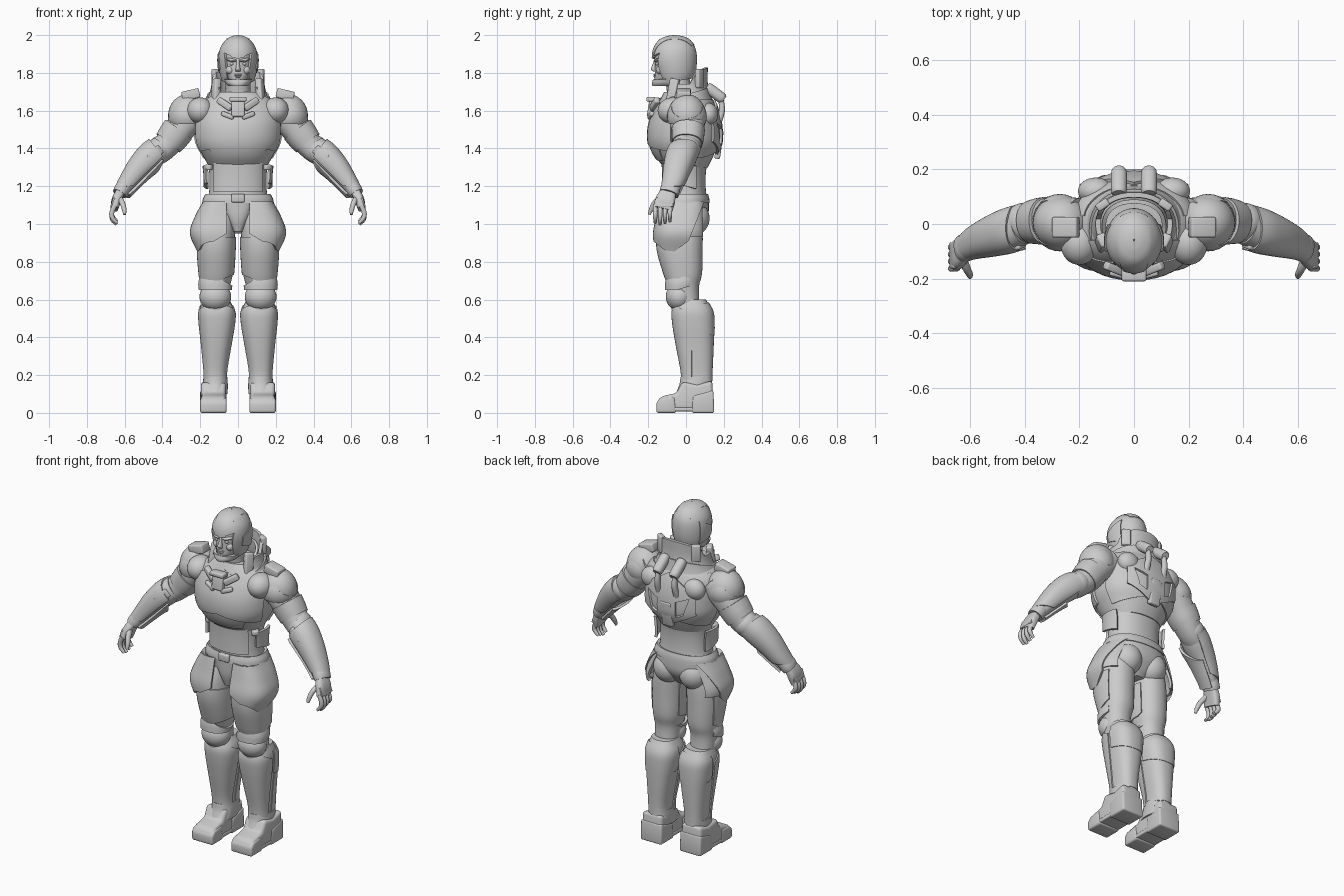
import bpy, bmesh, math
from mathutils import Vector, Matrix

cube = bpy.data.objects.get("Cube")
if cube:
    bpy.data.objects.remove(cube, do_unlink=True)

grey = bpy.data.materials.new("armour_grey")
grey.use_nodes = True
grey.diffuse_color = (0.6, 0.6, 0.6, 1)
grey.node_tree.nodes["Principled BSDF"].inputs["Base Color"].default_value = grey.diffuse_color
X, Y, Z = Vector((1, 0, 0)), Vector((0, 1, 0)), Vector((0, 0, 1))


def finish(name, bm, mirror=False, thick=0, bevel=0, keep=(), hole=()):
    """Trim by half-spaces (normal, distance), cut an opening, then mirror, thicken and shade."""
    for normal, d in list(keep) + list(hole):
        bmesh.ops.bisect_plane(bm, geom=bm.verts[:] + bm.edges[:] + bm.faces[:], dist=1e-5,
                               plane_co=normal * (d / normal.length_squared), plane_no=normal,
                               clear_outer=(normal, d) in keep)
    if hole:
        inside = [f for f in bm.faces if all(n.dot(f.calc_center_median()) < d for n, d in hole)]
        bmesh.ops.delete(bm, geom=inside, context='FACES')
    bmesh.ops.remove_doubles(bm, verts=bm.verts[:], dist=1e-4)
    bmesh.ops.recalc_face_normals(bm, faces=bm.faces[:])
    mesh = bpy.data.meshes.new(name)
    bm.to_mesh(mesh)
    bm.free()
    mesh.materials.append(grey)
    obj = bpy.data.objects.new(name, mesh)
    bpy.context.collection.objects.link(obj)
    if mirror:
        obj.modifiers.new("mirror", 'MIRROR')
    if thick:
        mod = obj.modifiers.new("shell", 'SOLIDIFY')
        mod.thickness, mod.offset = thick, -1
    if bevel:
        mod = obj.modifiers.new("bevel", 'BEVEL')
        mod.width, mod.segments = bevel, 3
    bpy.context.view_layer.update()
    obj.data = bpy.data.meshes.new_from_object(obj.evaluated_get(bpy.context.evaluated_depsgraph_get()))
    obj.modifiers.clear()
    obj.data.shade_smooth()
    obj.data.set_sharp_from_angle(angle=math.radians(38))
    return obj


def smooth_path(rings, steps):
    p = [Vector(r) for r in rings]
    p = [p[0] * 2 - p[1]] + p + [p[-1] * 2 - p[-2]]
    out = []
    for a, b, c, d in zip(p, p[1:], p[2:], p[3:]):
        for i in range(steps):
            t = i / steps
            out.append(b + (c - a) * (t / 2) + (a * 2 - b * 5 + c * 4 - d) * (t * t / 2)
                       + (b * 3 - a - c * 3 + d) * (t ** 3 / 2))
    return out + [p[-2]]


def loft(name, rings, n=40, steps=5, square=2.2, along=False, inflate=0, thick=0, **kw):
    """Skin rings (x, y, z, half width, half depth); along=True turns them to follow the path."""
    path, bm, loops = smooth_path(rings, steps), bmesh.new(), []
    for i, p in enumerate(path):
        u, v = X, Y
        if along:
            t = (path[min(i + 1, len(path) - 1)].xyz - path[max(i - 1, 0)].xyz).normalized()
            v = (Y - t * t.y).normalized() if abs(t.y) < 0.9 else Z
            u = v.cross(t).normalized()
        loop = []
        for k in range(n):
            a = math.tau * k / n
            c, s = (math.copysign(abs(q) ** (2 / square), q) for q in (math.cos(a), math.sin(a)))
            loop.append(bm.verts.new(p.xyz + u * (c * (p[3] + inflate)) + v * (s * (p[4] + inflate))))
        loops.append(loop)
    for lo, hi in zip(loops, loops[1:]):
        for k in range(n):
            bm.faces.new((lo[k], lo[k - 1], hi[k - 1], hi[k]))
    if not thick:
        bm.faces.new(loops[0])
        bm.faces.new(loops[-1])
    return finish(name, bm, thick=thick, **kw)


def place(loc, size, turn=(0, 0, 0)):
    rot = Matrix.Identity(4)
    for angle, axis in zip(turn, 'XYZ'):
        rot = Matrix.Rotation(math.radians(angle), 4, axis) @ rot
    return Matrix.Translation(loc) @ rot @ Matrix.Diagonal((*size, 1))


def blob(name, loc, size, turn=(0, 0, 0), **kw):
    bm = bmesh.new()
    bmesh.ops.create_uvsphere(bm, u_segments=32, v_segments=20, radius=1, matrix=place(loc, size, turn))
    return finish(name, bm, **kw)


def block(name, loc, size, turn=(0, 0, 0), bevel=0.008, **kw):
    bm = bmesh.new()
    bmesh.ops.create_cube(bm, size=1, matrix=place(loc, size, turn))
    return finish(name, bm, bevel=bevel, **kw)


def prism(name, profile, x0, x1, **kw):
    bm = bmesh.new()
    face = bm.faces.new([bm.verts.new((x0, y, z)) for y, z in profile])
    ext = bmesh.ops.extrude_face_region(bm, geom=[face])
    bmesh.ops.translate(bm, verts=[v for v in ext["geom"] if isinstance(v, bmesh.types.BMVert)], vec=X * (x1 - x0))
    return finish(name, bm, mirror=True, **kw)


half = dict(mirror=True, thick=0.014)
middle = (-X, 0)

# Torso and its armour
torso = [(0, 0, 1.3, .15, .115), (0, -.01, 1.36, .185, .155), (0, -.01, 1.43, .22, .182),
         (0, -.01, 1.51, .228, .182), (0, -.005, 1.58, .225, .165), (0, 0, 1.64, .2, .14), (0, 0, 1.7, .12, .11)]
loft("torso", torso)
loft("chest_plate", torso, inflate=.012, **half,
     keep=[middle, (Y, -.04), (-Z - X * .2, -1.425), (Z + X * .35, 1.67), (Y + X * .5, .03)])
loft("rib_plate", torso, inflate=.006, **half, keep=[middle, (Y, -.06), (X - Z * .6, -.685), (-Z, -1.335)])
loft("back_plate", torso, inflate=.01, **half, keep=[middle, (-Y, -.03), (-Z - X * .3, -1.4), (Z, 1.66)])
loft("back_panel", torso, inflate=.022, **half,
     keep=[middle, (-Y, -.05), (X, .17), (-Z + X * .5, -1.35), (Z + X * .6, 1.66)],
     hole=[(-X, -.06), (X - Z * .3, -.325), (-Z + X * .4, -1.39), (Z - X * .4, 1.48)])
blob("shoulder_blade", (.14, .12, 1.58), (.065, .05, .06), mirror=True)
block("spine_plate", (0, .175, 1.42), (.07, .03, .15), (-8, 0, 0))
abdomen = [(0, 0, 1.1, .165, .118), (0, -.005, 1.18, .152, .11), (0, -.005, 1.27, .152, .11), (0, 0, 1.36, .165, .12)]
loft("abdomen", abdomen)
loft("belly_plate", abdomen, inflate=.012, **half, keep=[middle, (Y, -.02), (X, .13), (-Z, -1.17), (Z, 1.345)])
loft("waist_plate", abdomen, inflate=.018, **half,
     keep=[(-X, -.06), (Y, .05), (-Y, .06), (-Z - Y * .3, -1.2), (Z, 1.31)])
block("waist_clip", (.15, -.05, 1.3), (.04, .05, .03), (0, 0, 35), mirror=True)

# Belt, pelvis and hip plates
belt = [(0, -.005, 1.112, .19, .13), (0, -.005, 1.135, .185, .128), (0, -.005, 1.16, .172, .122)]
loft("belt", belt, thick=.02)
block("belt_buckle", (0, -.13, 1.137), (.07, .025, .045))
loft("pelvis", [(0, 0, .95, .05, .05), (0, 0, .99, .11, .085), (0, 0, 1.05, .175, .118), (0, 0, 1.14, .18, .12)])
loft("groin_plate", [(0, -.06, .96, .025, .05), (0, -.06, 1.03, .06, .07), (0, -.055, 1.12, .1, .08)], square=2.6)
blob("seat_muscle", (.085, .04, 1.03), (.085, .085, .09), mirror=True)
hip = [(.1, -.02, 1.12, .085, .12), (.1, -.025, 1.04, .128, .132), (.1, -.03, .95, .155, .145), (.1, -.03, .85, .115, .135)]
loft("hip_plate", hip, square=2.6, **half,
     keep=[(-X, -.06), (Y - Z * .4, -.35), (-Z - X * .6, -.985), (-Z + Y * .75, -.9), (-Z - Y * .8, -.77)])
loft("hip_back_plate", hip, square=2.6, inflate=-.008, **half,
     keep=[(-X, -.12), (Y, .09), (-Z, -.93)])

# Legs
thigh = [(.095, -.02, 1.06, .085, .1), (.11, -.03, .96, .094, .118), (.115, -.03, .86, .096, .118),
         (.115, -.015, .74, .088, .1), (.118, -.01, .66, .075, .078), (.118, 0, .54, .07, .075)]
loft("thigh", thigh, mirror=True)
loft("thigh_plate", thigh, inflate=.007, **half,
     keep=[(Y, .03), (Z, .93), (-Z + Y * .5, -.73), (-Z - X * .4, -.74)])
blob("knee_pad", (.12, -.035, .615), (.084, .072, .075), keep=[(Y, .02)], **half)
loft("knee_upper_plate", [(.12, -.03, .65, .088, .082), (.12, -.025, .69, .09, .085), (.118, -.02, .735, .08, .08)],
     keep=[(Y, .02), (Z - X * .6, .655), (-Z + Y * .3, -.665)], **half)
shin = [(.118, .06, .14, .06, .078), (.12, .058, .22, .058, .08), (.115, .048, .36, .075, .096),
        (.112, .04, .47, .09, .106), (.112, .035, .54, .092, .104), (.115, .03, .6, .07, .075)]
loft("shin", shin, square=2.5, mirror=True)
loft("shin_plate", shin, square=2.5, inflate=.007, **half, keep=[(Y, .03), (-Z, -.17), (Z + Y * .5, .54)])
loft("calf_plate", shin, square=2.5, inflate=.006, **half, keep=[(-Y, -.045), (-Z - Y * .2, -.44), (Z - Y * .3, .55)])
loft("calf_lower_plate", shin, square=2.5, inflate=.003, **half, keep=[(-Y, -.06), (-Z, -.17), (Z, .42)])
prism("boot", [(-.155, .015), (-.155, .06), (-.13, .088), (-.05, .105), (-.02, .165), (.06, .15), (.14, .17),
               (.145, .015)], .065, .196, bevel=.018)
prism("toe_cap", [(-.157, .0), (-.157, .055), (-.135, .078), (-.06, .088), (-.05, .0)], .06, .2, bevel=.012)
prism("heel", [(.03, .0), (.035, .09), (.145, .12), (.15, .0)], .06, .2, bevel=.01)
prism("sole", [(-.14, .008), (-.14, .03), (.14, .03), (.14, .008)], .062, .198, bevel=.006)
loft("boot_cuff", [(.12, .035, .1, .065, .09), (.12, .05, .15, .066, .085), (.12, .056, .19, .063, .085)], mirror=True)

# Arms
loft("upper_arm", [(.2, .01, 1.6, .08, .085), (.28, .015, 1.535, .082, .085), (.345, .01, 1.455, .074, .078),
                   (.4, 0, 1.395, .066, .07), (.44, -.01, 1.365, .06, .064)], along=True, mirror=True)
loft("arm_band", [(.315, .012, 1.5, .087, .088), (.345, .01, 1.46, .084, .085), (.37, .007, 1.428, .078, .08)],
     along=True, **half)
blob("elbow", (.405, .005, 1.4), (.07, .072, .07), mirror=True)
forearm = [(.41, -.005, 1.4, .066, .07), (.46, -.025, 1.36, .07, .074), (.52, -.045, 1.3, .06, .066),
           (.575, -.065, 1.23, .046, .054), (.615, -.085, 1.175, .035, .042)]
loft("forearm", forearm, along=True, mirror=True)
loft("forearm_guard", forearm, along=True, inflate=.009, **half,
     keep=[(-X - Z, -1.755), (-X + Z * .8, .69), (-Z, -1.2)])
loft("forearm_under_plate", forearm, along=True, inflate=.007, **half, keep=[(X + Z, 1.745), (-X + Y, -.485)])
block("guard_fin", (.44, -.09, 1.37), (.09, .02, .05), (0, 42, -20), mirror=True)

# Hands
loft("wrist_cuff", [(.595, -.076, 1.21, .04, .05), (.615, -.085, 1.18, .042, .052), (.627, -.092, 1.16, .038, .05)],
     along=True, mirror=True)
loft("palm", [(.615, -.085, 1.185, .024, .035), (.642, -.108, 1.13, .026, .052), (.655, -.122, 1.08, .02, .052)],
     along=True, square=3, mirror=True)
for i, finger in enumerate(("index", "middle", "ring", "little")):
    y, tip = -.163 + .026 * i, .998 + .008 * abs(i - 1)
    loft(finger + "_finger", [(.652, y, 1.1, .013, .012), (.668, y, 1.06, .013, .012), (.664, y, tip + .025, .012, .011),
                              (.642, y, tip, .008, .008)], n=14, along=True, mirror=True)
loft("thumb", [(.63, -.125, 1.14, .017, .018), (.612, -.165, 1.11, .014, .015), (.602, -.185, 1.075, .012, .012),
               (.6, -.195, 1.05, .007, .007)], n=14, along=True, mirror=True)
block("knuckle_plate", (.663, -.115, 1.115), (.012, .095, .05), (0, -18, 0), bevel=.004, mirror=True)

# Shoulder armour
blob("pauldron", (.265, .005, 1.575), (.105, .1, .112), keep=[(-Z - X * .5, -1.685), (-X, -.18), (-X - Z, -1.76)], **half)
blob("pauldron_rim", (.272, .005, 1.57), (.1, .105, .1), keep=[(-Z, -1.53), (Z + X, 1.93), (-X, -.2)], **half)
block("shoulder_block", (.25, -.012, 1.685), (.095, .075, .05), (0, 14, 0), mirror=True)
blob("chest_cap", (.2, -.07, 1.6), (.07, .08, .07), mirror=True)

# Collar, throat guard and back canisters
loft("neck", [(0, -.02, 1.6, .08, .08), (0, -.035, 1.7, .066, .066), (0, -.05, 1.79, .066, .066)])
collar = [(0, 0, 1.62, .185, .14), (0, 0, 1.68, .155, .125), (0, 0, 1.75, .14, .115), (0, .0, 1.84, .148, .116)]
loft("collar", collar, thick=.018, keep=[(Z - Y * .5, 1.77), (-Y, .09)],
     hole=[(Y - Z * .6, -1.025), (-Z, -1.74)])
loft("collar_inner", collar, inflate=-.025, thick=.015, keep=[(Z - Y * .55, 1.73)])
loft("collar_rim", collar, inflate=.01, thick=.02, keep=[(Z - Y * .3, 1.685)])
block("collar_post", (.118, -.07, 1.7), (.035, .05, .14), (-8, -8, -25), mirror=True)
block("collar_ear", (.115, .07, 1.77), (.05, .03, .1), (0, 0, -35), mirror=True)
block("throat_guard", (0, -.175, 1.615), (.07, .05, .1), (-10, 0, 0))
block("throat_lip", (0, -.185, 1.66), (.09, .05, .025))
block("throat_bar", (.07, -.165, 1.635), (.09, .03, .035), (0, -32, 22), mirror=True)
block("throat_strap", (.055, -.185, 1.575), (.07, .025, .025), (0, -20, 15), mirror=True)
loft("canister", [(.055, .11, 1.725, .024, .024), (.055, .125, 1.715, .029, .029), (.055, .185, 1.67, .029, .029),
                  (.055, .2, 1.658, .022, .022)], along=True, n=24, steps=3, mirror=True)
loft("canister_strut", [(.055, .185, 1.66, .014, .014), (.057, .19, 1.6, .016, .016), (.06, .17, 1.53, .02, .016)],
     along=True, n=16, mirror=True)

# Helmet
helmet = [(0, -.055, 1.745, .08, .08), (0, -.055, 1.8, .097, .105), (0, -.06, 1.87, .104, .118),
          (0, -.06, 1.93, .095, .11), (0, -.06, 1.975, .064, .08), (0, -.06, 1.994, .03, .04), (0, -.06, 2.0, .002, .002)]
opening = [(Y + X * .3, -.07), (X - Z * .12, -.155), (Z - X * .45, 1.873)]
loft("helmet", helmet, n=56, square=2, **half, keep=[middle, (-Z + Y * .15, -1.765)], hole=opening)
loft("helmet_crest", helmet, n=56, square=2, inflate=.003, **half,
     keep=[middle, (X - Z * .25, -.435), (-Z + Y * .3, -1.935)])
loft("temple_plate", helmet, n=56, square=2, inflate=.006, **half,
     keep=[(-X, -.05), (Y, .0), (-Y, .1), (Z - Y * .5, 1.925), (-Z - Y * .3, -1.79)])
loft("jaw_guard", [(0, -.1, 1.73, .052, .078), (0, -.1, 1.745, .066, .08), (0, -.095, 1.765, .075, .08)],
     thick=.016, keep=[(Y, -.05)])

# Face
loft("face", [(0, -.095, 1.735, .03, .055), (0, -.09, 1.762, .05, .076), (0, -.088, 1.8, .066, .077),
              (0, -.085, 1.85, .074, .079), (0, -.085, 1.92, .07, .075)], square=2)
loft("nose", [(0, -.155, 1.872, .009, .012), (0, -.163, 1.845, .009, .014), (0, -.168, 1.82, .013, .018),
              (0, -.16, 1.808, .013, .013)], n=16)
blob("brow", (.034, -.148, 1.868), (.034, .02, .009), (0, -8, 25), mirror=True)
blob("eye", (.031, -.15, 1.847), (.014, .012, .008), mirror=True)
blob("cheek", (.042, -.138, 1.815), (.022, .02, .022), mirror=True)
blob("upper_lip", (0, -.161, 1.79), (.022, .012, .005))
blob("lower_lip", (0, -.16, 1.781), (.018, .012, .006))
blob("chin", (0, -.155, 1.757), (.022, .018, .015))
